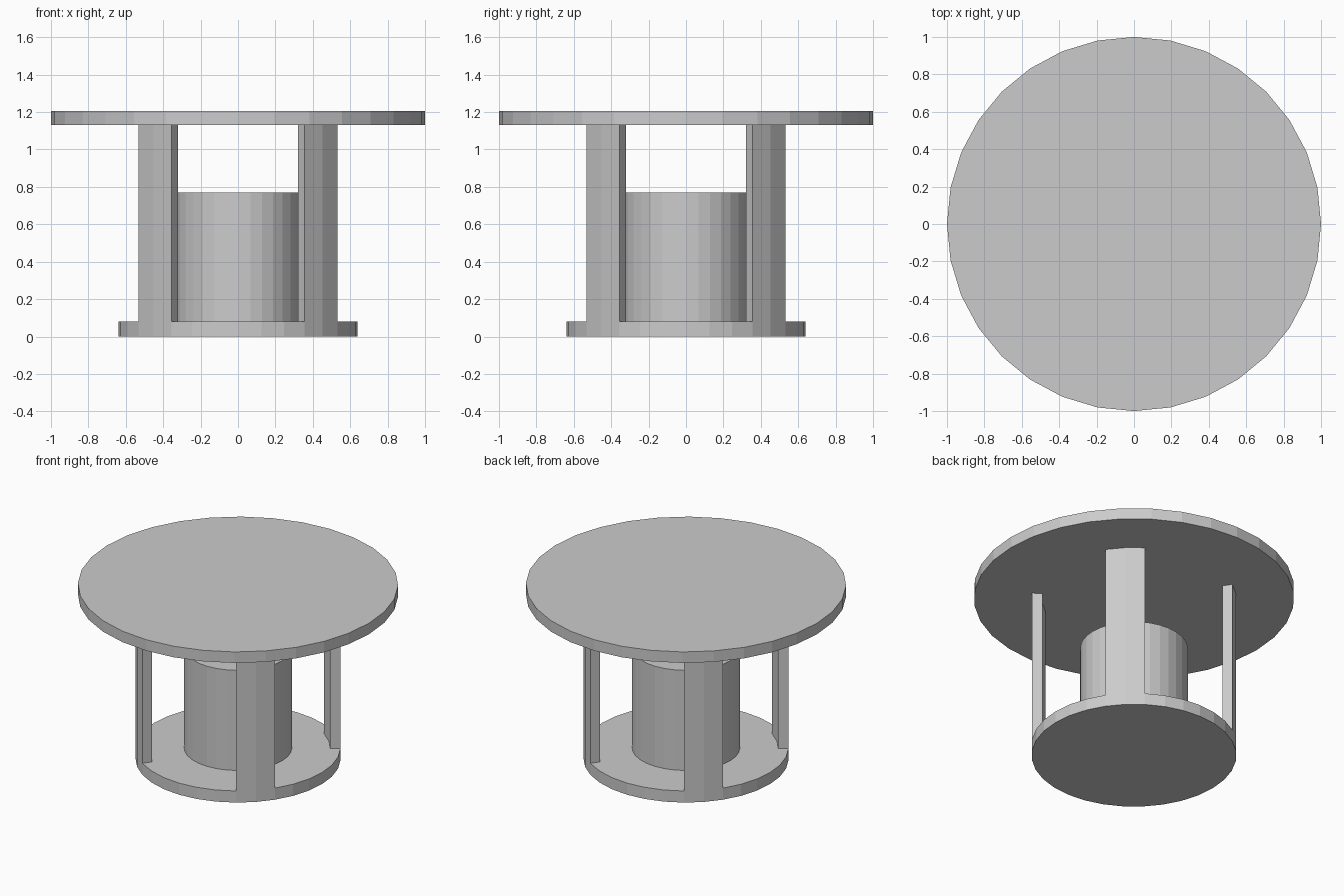
import bpy, bmesh
from math import cos, sin, radians

if "Cube" in bpy.data.objects:
    bpy.data.objects.remove(bpy.data.objects["Cube"])

SIDES = 32
STEP = 360 / SIDES


def point(radius, step):
    a = radians(step * STEP)
    return radius * cos(a), radius * sin(a)


def prism(name, outline, z0, z1):
    """Extrude a flat outline straight up from z0 to z1."""
    bm = bmesh.new()
    face = bm.faces.new([bm.verts.new((x, y, z0)) for x, y in outline])
    ext = bmesh.ops.extrude_face_region(bm, geom=[face], use_keep_orig=True)
    top = [g for g in ext["geom"] if isinstance(g, bmesh.types.BMVert)]
    bmesh.ops.translate(bm, verts=top, vec=(0, 0, z1 - z0))
    bmesh.ops.recalc_face_normals(bm, faces=bm.faces)
    mesh = bpy.data.meshes.new(name)
    bm.to_mesh(mesh)
    bm.free()
    obj = bpy.data.objects.new(name, mesh)
    bpy.context.collection.objects.link(obj)
    return obj


def disc(name, radius, z0, z1):
    return prism(name, [point(radius, i) for i in range(SIDES)], z0, z1)


# Round slabs and the central drum
disc("table_top", 1.0, 1.13, 1.206)
disc("base_plate", 0.64, 0.0, 0.08)
disc("centre_drum", 0.337, 0.08, 0.77)

# Four curved legs, flush with the base rim and two facets wide
for n, label in enumerate(("back_right", "back_left", "front_left", "front_right")):
    steps = [n * 8 + s for s in (3, 4, 5)]
    outline = [point(0.64, s) for s in steps] + [point(0.576, s) for s in reversed(steps)]
    prism("leg_" + label, outline, 0.08, 1.13)
